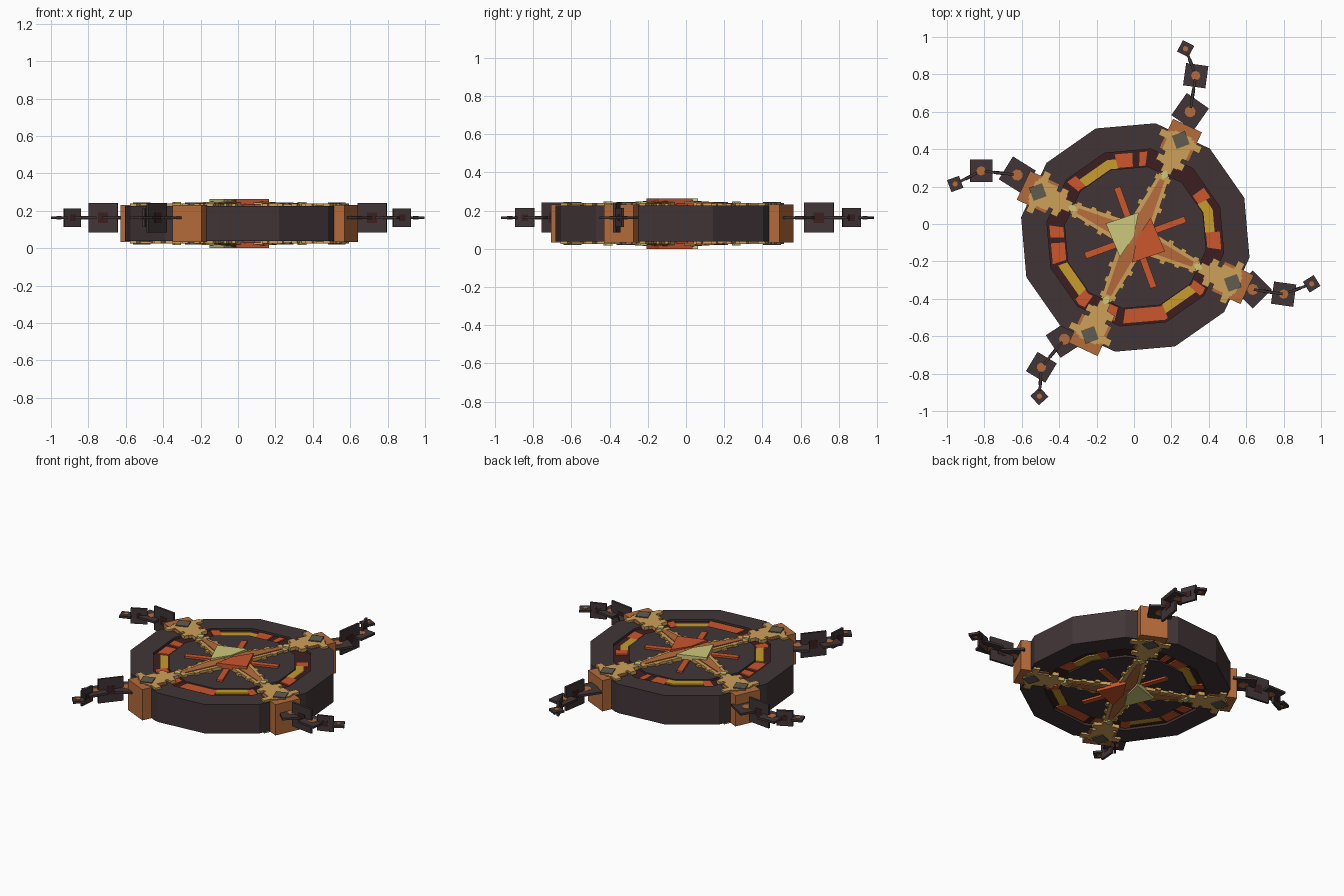
import bpy, bmesh, math
from mathutils import Vector

cube = bpy.data.objects.get("Cube")
if cube:
    bpy.data.objects.remove(cube)

CENTRE = Vector((0.007, -0.072))   # axis of the wheel
MID = 0.132                        # mirror plane height
CHAIN_Z = 0.163
TURN = 20                          # rotation of the whole wheel
ARMS = [TURN + 45 + 90 * k for k in range(4)]


def material(name, rgb):
    lin = [((c / 255 + 0.055) / 1.055) ** 2.4 for c in rgb] + [1]
    m = bpy.data.materials.new(name)
    m.use_nodes = True
    m.diffuse_color = lin
    bsdf = next(n for n in m.node_tree.nodes if n.type == 'BSDF_PRINCIPLED')
    bsdf.inputs["Base Color"].default_value = lin
    bsdf.inputs["Roughness"].default_value = 0.8
    return m


DARK = material("dark iron", (65, 53, 55))
MAROON = material("maroon", (60, 31, 33))
RED = material("red orange", (203, 86, 45))
YELLOW = material("yellow", (200, 156, 44))
COPPER = material("copper", (182, 108, 60))
TAN = material("tan gold", (206, 160, 90))
GREEN = material("pale green", (205, 200, 124))
GREY = material("grey stone", (98, 92, 80))


class Part:
    """A named part gathered from straight prisms."""

    def __init__(self, name, mat):
        self.name, self.mat, self.bm = name, mat, bmesh.new()

    def prism(self, pts, low, high):
        n = len(pts)
        high = high if isinstance(high, list) else [high] * n
        low = low if isinstance(low, list) else [low] * n
        a = [self.bm.verts.new((p.x, p.y, z)) for p, z in zip(pts, low)]
        b = [self.bm.verts.new((p.x, p.y, z)) for p, z in zip(pts, high)]
        self.bm.faces.new(a)
        self.bm.faces.new(b)
        for i in range(n):
            j = (i + 1) % n
            self.bm.faces.new((a[i], a[j], b[j], b[i]))

    def both(self, pts, inner, outer):
        """Same prism above and below the mirror plane."""
        for s in (1, -1):
            hi = [MID + s * h for h in outer] if isinstance(outer, list) else MID + s * outer
            self.prism(pts, MID + s * inner, hi)

    def finish(self):
        bmesh.ops.recalc_face_normals(self.bm, faces=self.bm.faces)
        mesh = bpy.data.meshes.new(self.name)
        self.bm.to_mesh(mesh)
        self.bm.free()
        mesh.materials.append(self.mat)
        bpy.context.collection.objects.link(bpy.data.objects.new(self.name, mesh))


def spin(x, y, deg):
    a = math.radians(deg)
    return Vector((x * math.cos(a) - y * math.sin(a), x * math.sin(a) + y * math.cos(a)))


def place(pts, deg):
    """Outline given as (radial, sideways) points, turned about the axis."""
    return [CENTRE + spin(x, y, deg) for x, y in pts]


def rect(x0, x1, half):
    return [(x0, -half), (x1, -half), (x1, half), (x0, half)]


def square_at(pos, half_x, half_y, deg):
    return [pos + spin(sx * half_x, sy * half_y, deg)
            for sx, sy in ((-1, -1), (1, -1), (1, 1), (-1, 1))]


def rim(r, deg):
    """Point on a twelve-sided outline of corner radius r."""
    off = (deg - TURN) % 30 - 15
    return CENTRE + spin(r * math.cos(math.radians(15)) / math.cos(math.radians(off)), 0, deg)


def sector(r0, r1, a0, a1):
    return [rim(r0, a0), rim(r1, a0), rim(r1, a1), rim(r0, a1)]


# Twelve-sided wheel: outer rim, sunken groove and inner disc
for name, mat, r0, r1, half in (("outer_rim", DARK, 0.48, 0.62, 0.094),
                                ("groove", MAROON, 0.38, 0.482, 0.08)):
    p = Part(name, mat)
    for k in range(12):
        a = TURN + 30 * k
        p.prism(sector(r0, r1, a, a + 30), MID - half, MID + half)
    bmesh.ops.remove_doubles(p.bm, verts=p.bm.verts, dist=0.0001)
    # drop the inner walls between neighbouring sectors
    walls = [f for f in p.bm.faces if all(len(e.link_faces) > 2 or
             abs(e.verts[0].co.z - e.verts[1].co.z) > 0.01 for e in f.edges)]
    bmesh.ops.delete(p.bm, geom=walls, context='FACES')
    p.finish()

disc = Part("inner_disc", DARK)
disc.prism([rim(0.385, TURN + 30 * k) for k in range(12)], MID - 0.092, MID + 0.092)
disc.finish()

# Coloured inlays in the groove: start angle, end angle
inlays = {
    "yellow_inlay": (YELLOW, 0.388, 0.44, [(104, 134), (4, 28), (-68, -42), (-160, -134)]),
    "red_inlay": (RED, 0.392, 0.468, [(92, 104), (82, 87), (-8, 4), (28, 36), (-98, -68),
                                      (-118, -104), (-134, -126), (172, 180), (184, 198),
                                      (134, 141), (-42, -36)]),
}
for name, (mat, r0, r1, spans) in inlays.items():
    p = Part(name, mat)
    for a0, a1 in spans:
        cuts = [a0] + [c for c in range(-340, 360, 30) if a0 < c < a1] + [a1]
        for s, e in zip(cuts, cuts[1:]):
            p.both(sector(r0, r1, s, e), 0.07, 0.088)
    p.finish()

# Thin red spokes between the main arms
p = Part("thin_spokes", RED)
for k in range(4):
    p.both(place(rect(0.04, 0.285, 0.018), TURN + 90 * k), 0.085, 0.104)
p.finish()

# Main star arms: tan body with a copper ridge, sloping outwards
for name, mat, w0, w1, end, lift in (("star_arm_edges", TAN, 0.075, 0.03, 0.37, 0),
                                     ("star_arm_ridges", COPPER, 0.05, 0.014, 0.34, 0.006)):
    p = Part(name, mat)
    for a in ARMS:
        outline = [(0, -w0), (end, -w1), (end, w1), (0, w0)]
        tops = [0.119 + lift, 0.1 + lift, 0.1 + lift, 0.119 + lift]
        p.both(place(outline, a), 0.085, tops)
    p.finish()

# Small notched blocks along the star arms
p = Part("star_arm_notches", TAN)
for a in ARMS:
    for r, w in ((0.17, 0.07), (0.25, 0.055), (0.33, 0.045)):
        p.both(place(rect(r, r + 0.03, w), a), 0.085, 0.106)
p.finish()

# Two-coloured hub plates
for name, mat, a in (("hub_green_plate", GREEN, ARMS[1]), ("hub_red_plate", RED, ARMS[3])):
    p = Part(name, mat)
    p.both(place([(0.01, 0), (0.04, -0.13), (0.175, 0), (0.03, 0.13)], a), 0.1, 0.132)
    p.finish()

# Clamps gripping the rim
box, claw = Part("clamp_boxes", COPPER), Part("clamp_claws", TAN)
gem, stud = Part("clamp_gems", GREY), Part("green_studs", GREEN)
for a in ARMS:
    box.prism(place(rect(0.49, 0.66, 0.085), a), MID - 0.1, MID + 0.1)
    for r0, r1, w in ((0.42, 0.61, 0.05), (0.55, 0.59, 0.12), (0.425, 0.465, 0.078),
                      (0.485, 0.6, 0.07), (0.38, 0.43, 0.03)):
        claw.both(place(rect(r0, r1, w), a), 0.085, 0.107)
    middle = CENTRE + spin(0.575, 0, a)
    gem.both(square_at(middle, 0.037, 0.037, TURN), 0.1, 0.113)
    stud.both(square_at(CENTRE + spin(0.37, 0, a), 0.018, 0.018, TURN), 0.085, 0.114)
for p in (box, claw, gem, stud):
    p.finish()

# Loose chains: x, y, turn for the three flat links of each chain
chains = [
    [(0.30, 0.60, -35), (0.33, 0.793, -8), (0.276, 0.937, -27)],
    [(-0.624, 0.262, -32), (-0.817, 0.284, 0), (-0.956, 0.214, 20)],
    [(-0.372, -0.616, 33), (-0.495, -0.766, -31), (-0.506, -0.921, 42)],
    [(0.635, -0.35, 45), (0.80, -0.375, -8), (0.95, -0.32, 32)],
]
FLAT = (0.072, 0.06, 0.034)
UPRIGHT = (0.078, 0.05)
links, dots = Part("chain_links", DARK), Part("chain_link_dots", COPPER)
pins = Part("chain_upright_dots", MAROON)
for chain in chains:
    for (x, y, turn), half in zip(chain, FLAT):
        pos = Vector((x, y))
        links.prism(square_at(pos, half, half, turn), CHAIN_Z - 0.007, CHAIN_Z + 0.007)
        dot = [pos + spin(half * 0.42, 0, turn + 45 * k) for k in range(8)]
        dots.prism(dot, CHAIN_Z - 0.009, CHAIN_Z + 0.009)
    for (a, b), half in zip(zip(chain, chain[1:]), UPRIGHT):
        pa, pb = Vector(a[:2]), Vector(b[:2])
        d = pb - pa
        deg = math.degrees(math.atan2(d.y, d.x))
        middle = (pa + pb) / 2
        links.prism(square_at(middle, half, 0.007, deg), CHAIN_Z - half, CHAIN_Z + half)
        pins.prism(square_at(middle, half * 0.35, 0.009, deg),
                   CHAIN_Z - half * 0.35, CHAIN_Z + half * 0.35)
for p in (links, dots, pins):
    p.finish()
